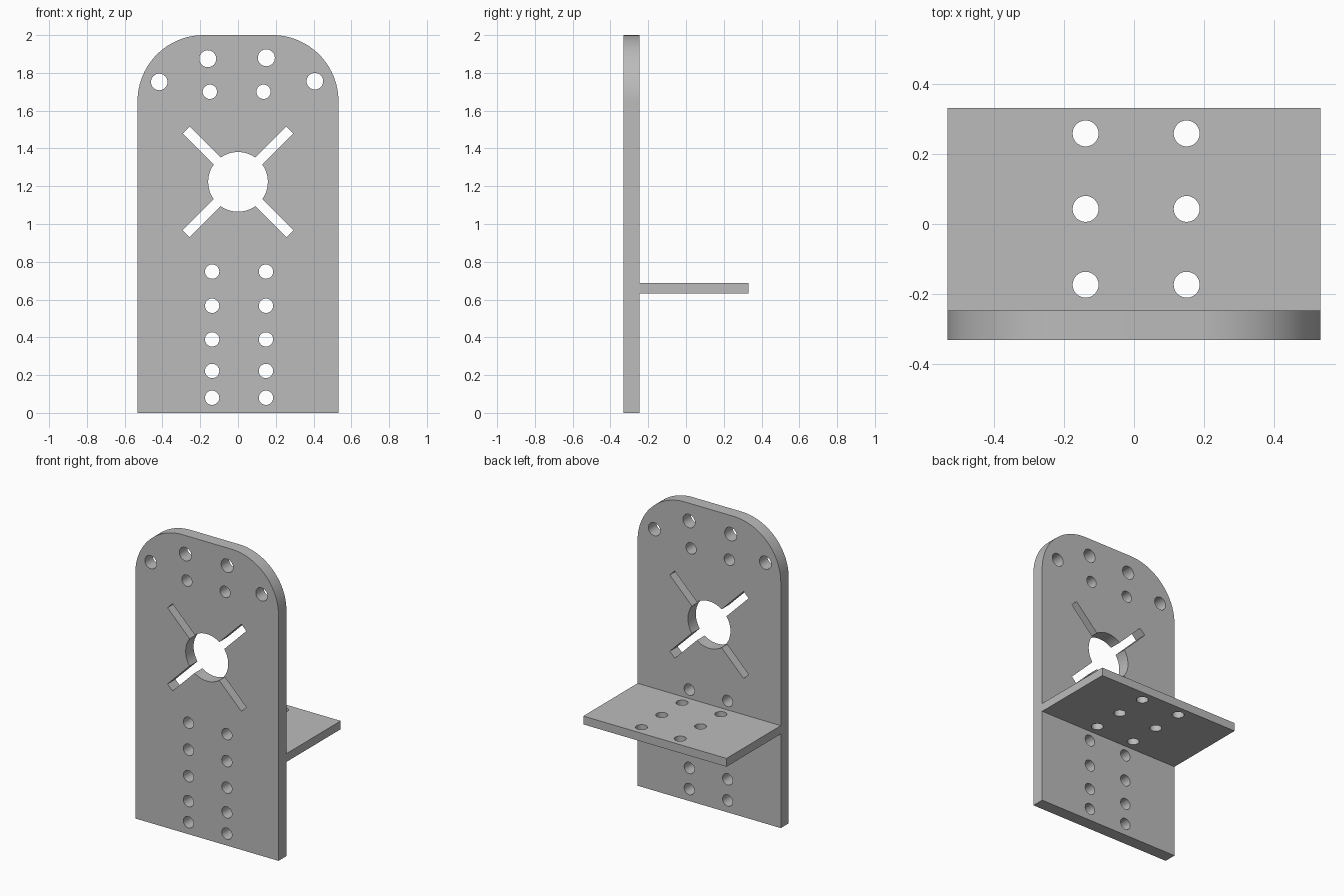
import bpy, bmesh, math
from mathutils import Matrix, Vector

if "Cube" in bpy.data.objects:
    bpy.data.objects.remove(bpy.data.objects["Cube"])

grey = bpy.data.materials.new("plain grey")
grey.diffuse_color = (0.5, 0.5, 0.5, 1)
grey.use_nodes = True
grey.node_tree.nodes["Principled BSDF"].inputs["Base Color"].default_value = grey.diffuse_color


def arc(cx, cy, r, a0, a1, n):
    """Points along an arc, angles in degrees."""
    return [(cx + r * math.cos(math.radians(a0 + (a1 - a0) * i / n)),
             cy + r * math.sin(math.radians(a0 + (a1 - a0) * i / n))) for i in range(n + 1)]


def hole(x, y, r):
    return arc(x, y, r, 0, 360, 32)[:-1]


def sheet(name, loops, thickness, matrix):
    """Flat sheet from an outline with inner cut-out loops, centred on its thickness."""
    curve = bpy.data.curves.new(name, 'CURVE')
    curve.dimensions = '2D'
    curve.fill_mode = 'BOTH'
    curve.extrude = thickness / 2
    for pts in loops:
        s = curve.splines.new('POLY')
        s.points.add(len(pts) - 1)
        for p, (x, y) in zip(s.points, pts):
            p.co = (x, y, 0, 1)
        s.use_cyclic_u = True
    tmp = bpy.data.objects.new(name + " profile", curve)
    bpy.context.collection.objects.link(tmp)
    dg = bpy.context.evaluated_depsgraph_get()
    mesh = bpy.data.meshes.new_from_object(tmp.evaluated_get(dg))
    bpy.data.objects.remove(tmp)
    bm = bmesh.new()
    bm.from_mesh(mesh)
    bmesh.ops.remove_doubles(bm, verts=bm.verts, dist=1e-5)
    bmesh.ops.transform(bm, matrix=matrix, verts=bm.verts)
    bmesh.ops.recalc_face_normals(bm, faces=bm.faces)
    bm.to_mesh(mesh)
    bm.free()
    mesh.materials.clear()
    mesh.materials.append(grey)
    obj = bpy.data.objects.new(name, mesh)
    bpy.context.collection.objects.link(obj)
    bpy.ops.object.select_all(action='DESELECT')
    obj.select_set(True)
    bpy.context.view_layer.objects.active = obj
    bpy.ops.object.shade_smooth_by_angle(angle=math.radians(30))
    return obj


W, R = 0.532, 0.35               # half width, top corner radius
FRONT, JOIN, BACK = -0.33, -0.246, 0.33

# Upright plate outline with rounded top corners
outline = [(-W, 0), (W, 0)]
outline += arc(W - R, 2 - R, R, 0, 90, 24) + arc(-W + R, 2 - R, R, 90, 180, 24)

# Central round opening with four diagonal slots, as one loop
CZ, CR, REACH, HALF = 1.223, 0.158, 0.388, 0.026
gap = math.degrees(math.asin(HALF / CR))
opening = []
for a in (45, 135, 225, 315):
    d = Vector((math.cos(math.radians(a)), math.sin(math.radians(a))))
    n = Vector((-d.y, d.x))
    for side in (-1, 1):
        p = d * REACH + n * HALF * side
        opening.append((p.x, CZ + p.y))
    opening += arc(0, CZ, CR, a + gap, a + 90 - gap, 12)

# Bolt holes: upper group, then two lower columns
loops = [outline, opening]
loops += [hole(x, z, r) for x, z, r in (
    (-0.16, 1.875, 0.045), (0.15, 1.88, 0.045),
    (-0.417, 1.752, 0.044), (0.407, 1.756, 0.044),
    (-0.149, 1.70, 0.038), (0.135, 1.70, 0.038))]
for z in (0.08, 0.222, 0.389, 0.567, 0.748):
    loops += [hole(-0.137, z, 0.038), hole(0.148, z, 0.038)]

upright = Matrix.Translation((0, (FRONT + JOIN) / 2, 0)) @ Matrix.Rotation(math.pi / 2, 4, 'X')
sheet("upright_plate", loops, JOIN - FRONT, upright)

# Shelf with two rows of three bolt holes
shelf = [[(-W, JOIN), (W, JOIN), (W, BACK), (-W, BACK)]]
shelf += [hole(x, y, 0.037) for x in (-0.138, 0.15) for y in (-0.173, 0.043, 0.258)]
sheet("shelf", shelf, 0.056, Matrix.Translation((0, 0, 0.66)))
